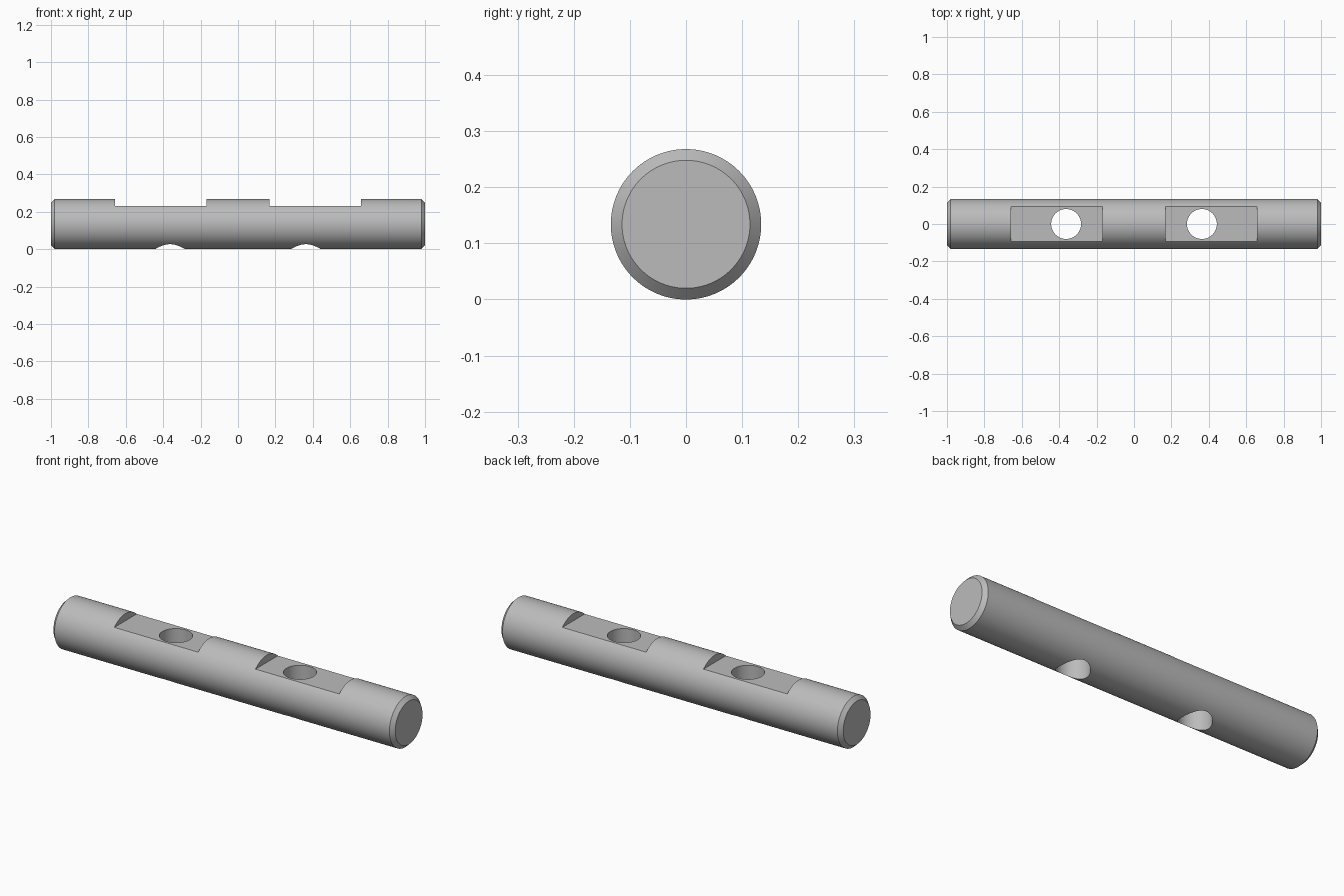
import bpy
import bmesh
import math

RADIUS, CHAMFER = 0.134, 0.02
FLAT_Z, FLAT_X, FLAT_LENGTH = 0.23, 0.413, 0.49
HOLE_X, HOLE_RADIUS = 0.363, 0.08

cube = bpy.data.objects.get("Cube")
if cube:
    bpy.data.objects.remove(cube, do_unlink=True)

# Steel colour
steel = bpy.data.materials.new("grey steel")
steel.use_nodes = True
grey = (0.5, 0.5, 0.5, 1)
steel.diffuse_color = grey
steel.node_tree.nodes["Principled BSDF"].inputs["Base Color"].default_value = grey


def cylinder(name, radius, depth, location, rotation=(0, 0, 0), sides=128):
    bpy.ops.mesh.primitive_cylinder_add(vertices=sides, radius=radius, depth=depth,
                                        location=location, rotation=rotation)
    obj = bpy.context.object
    obj.name = name
    obj.data.materials.append(steel)
    return obj


# Round bar lying along x
bar = cylinder("round_bar", RADIUS, 2, (0, 0, RADIUS), (0, math.pi / 2, 0))
bpy.ops.object.transform_apply(location=False, rotation=True, scale=False)

# Chamfered rims
bm = bmesh.new()
bm.from_mesh(bar.data)
rims = [e for e in bm.edges if abs(e.verts[0].co.x - e.verts[1].co.x) < 0.001]
bmesh.ops.bevel(bm, geom=rims, offset=CHAMFER, segments=1, affect='EDGES')
bm.to_mesh(bar.data)
bm.free()

# Cutters for the milled flats and the through holes
cutters = []
for side, label in ((-1, "right"), (1, "left")):
    bpy.ops.mesh.primitive_cube_add(size=1, location=(side * FLAT_X, 0, FLAT_Z + 0.1))
    flat = bpy.context.object
    flat.name = label + "_flat_cutter"
    flat.scale = (FLAT_LENGTH, 0.4, 0.2)
    flat.data.materials.append(steel)
    hole = cylinder(label + "_hole_cutter", HOLE_RADIUS, 0.6,
                    (side * HOLE_X, 0, RADIUS), sides=64)
    cutters += [flat, hole]

bpy.ops.object.select_all(action='DESELECT')
bar.select_set(True)
bpy.context.view_layer.objects.active = bar
for cutter in cutters:
    cut = bar.modifiers.new(cutter.name, 'BOOLEAN')
    cut.operation = 'DIFFERENCE'
    cut.solver = 'EXACT'
    cut.object = cutter
    bpy.ops.object.modifier_apply(modifier=cut.name)
for cutter in cutters:
    bpy.data.objects.remove(cutter, do_unlink=True)

# Smooth round surfaces with sharp machined edges
bpy.ops.object.shade_smooth_by_angle(angle=math.radians(25))
